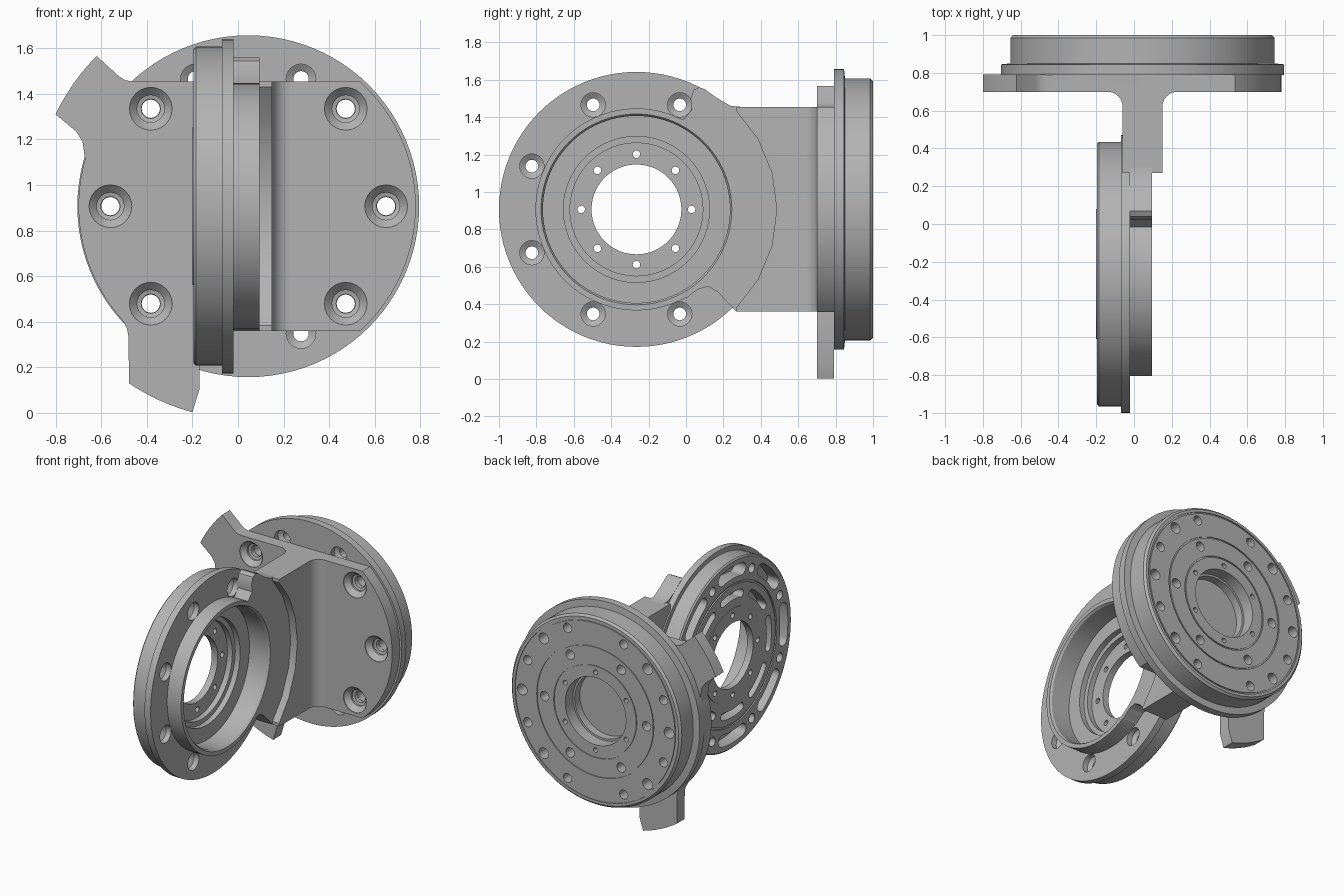
import bpy, bmesh, math
from math import radians as rad, cos, sin, pi
from mathutils import Matrix, Vector

if "Cube" in bpy.data.objects:
    bpy.data.objects.remove(bpy.data.objects["Cube"])

metal = bpy.data.materials.new("grey_metal")
GREY = (0.45, 0.45, 0.45, 1)
metal.diffuse_color = GREY
metal.use_nodes = True
metal.node_tree.nodes["Principled BSDF"].inputs["Base Color"].default_value = GREY

# Local z becomes -x for the front ring and +y for the rear disc
RING = Matrix.Translation((-0.02, -0.265, 0.907)) @ Matrix.Rotation(-pi / 2, 4, 'Y')
DISC = Matrix.Translation((0.045, 0.79, 0.907)) @ Matrix.Rotation(-pi / 2, 4, 'X')


def finish(bm, name, matrix=None):
    bmesh.ops.remove_doubles(bm, verts=bm.verts, dist=1e-5)
    if matrix:
        bm.transform(matrix)
    bmesh.ops.recalc_face_normals(bm, faces=bm.faces)
    mesh = bpy.data.meshes.new(name)
    bm.to_mesh(mesh)
    bm.free()
    mesh.materials.append(metal)
    ob = bpy.data.objects.new(name, mesh)
    bpy.context.collection.objects.link(ob)
    return ob


def lathe(name, profile, matrix, steps=96):
    """Revolve a closed (radius, height) profile about local z."""
    bm = bmesh.new()
    vs = [bm.verts.new((r, 0, z)) for r, z in profile]
    es = [bm.edges.new((a, b)) for a, b in zip(vs, vs[1:] + vs[:1])]
    bmesh.ops.spin(bm, geom=vs + es, cent=(0, 0, 0), axis=(0, 0, 1),
                   angle=2 * pi, steps=steps)
    bmesh.ops.remove_doubles(bm, verts=bm.verts, dist=1e-5)
    on_axis = [e for e in bm.edges if not e.link_faces]
    bmesh.ops.delete(bm, geom=on_axis, context='EDGES')
    return finish(bm, name, matrix)


def prism(name, points, lo, hi, place, matrix=None):
    """Extrude an outline; place(u, v, t) maps it into space."""
    bm = bmesh.new()
    face = bm.faces.new([bm.verts.new(place(u, v, lo)) for u, v in points])
    out = bmesh.ops.extrude_face_region(bm, geom=[face])
    shift = Vector(place(0, 0, hi)) - Vector(place(0, 0, lo))
    bmesh.ops.translate(bm, vec=shift,
                        verts=[v for v in out["geom"] if isinstance(v, bmesh.types.BMVert)])
    return finish(bm, name, matrix)


def arc(cx, cy, r, a, b, n=24):
    return [(cx + r * cos(rad(a + (b - a) * i / n)),
             cy + r * sin(rad(a + (b - a) * i / n))) for i in range(n + 1)]


def local(u, v, t):
    return (u, v, t)


def slot(r, half, angle, span, lo, hi, matrix):
    """Kidney shaped cutter with rounded ends."""
    a, b = angle - span / 2, angle + span / 2
    ea, eb = arc(0, 0, r, a, b, 1)
    pts = (arc(0, 0, r + half, a, b, 10) + arc(*eb, half, b, b + 180, 8)[1:-1]
           + arc(0, 0, r - half, b, a, 10) + arc(*ea, half, a + 180, a + 360, 8)[1:-1])
    return prism("slot_cutter", pts, lo, hi, local, matrix)


def hole(r, angle, profile, matrix):
    """Stepped round cutter at a polar position."""
    spot = Matrix.Translation((r * cos(rad(angle)), r * sin(rad(angle)), 0))
    closed = [(0, profile[0][1])] + profile + [(0, profile[-1][1])]
    return lathe("hole_cutter", closed, matrix @ spot, 24)


def drill(r, lo, hi):
    return [(r, lo), (r, hi)]


def cut(ob, cutters):
    """Subtract a group of cutters, then discard them."""
    group = bpy.data.collections.new("cutters")
    for c in cutters:
        c.hide_render = True
        group.objects.link(c)
    mod = ob.modifiers.new("cuts", 'BOOLEAN')
    mod.operand_type = 'COLLECTION'
    mod.collection = group
    mod.solver = 'EXACT'
    bpy.context.view_layer.objects.active = ob
    bpy.ops.object.modifier_apply(modifier=mod.name)
    for c in cutters:
        bpy.data.objects.remove(c)
    bpy.data.collections.remove(group)


# Front ring: flanged bowl with a slotted outer face
ring = lathe("front_ring", [
    (.54, -.115), (.54, 0), (.735, 0), (.735, .05), (.70, .05), (.70, .165), (.69, .175),
    (.525, .175), (.525, .165), (.51, .165), (.51, .175), (.345, .175), (.345, .18),
    (.24, .18), (.24, .13), (.355, .13), (.355, .09), (.39, .09), (.39, .05),
    (.50, .05), (.50, -.1), (.51, -.115)], RING)
bore = [(.065, -.01), (.065, .04), (.034, .06), (.034, .3)]
cutters = []
for k in range(8):
    a = 45 * k
    cutters += [slot(.61, .045, a, 22, .08, .3, RING), slot(.435, .028, a, 28, .1, .3, RING),
                hole(.295, a, drill(.02, 0, .3), RING)]
    mounted = k in (1, 2)
    cutters.append(hole(.605, a + 22.5, drill(.034, .1, .3) if mounted else bore, RING))
cut(ring, cutters)

# Rear disc: flanged drum with a grooved, drilled cover
disc = lathe("rear_disc", [
    (0, 0), (.75, 0), (.75, .055), (.70, .06), (.70, .195), (.685, .21), (.665, .21),
    (.665, .203), (.655, .203), (.655, .21), (.485, .21), (.485, .203), (.475, .203),
    (.475, .21), (.345, .21), (.345, .203), (.335, .203), (.335, .21),
    (.25, .21), (.25, .12), (.235, .12), (.235, .06), (0, .06)], DISC)
through = [(.065, -.01), (.065, .04), (.034, .06), (.034, .3)]
PLATE_ANGLES = (0, 45, 135, 180, 225, 315)
cutters = [hole(.605, 45 * k + 22.5, through, DISC) for k in range(8)]
cutters += [hole(.605, a, drill(.04, -.01, .3), DISC) for a in PLATE_ANGLES]
for k in range(6):
    cutters += [hole(.42, 60 * k, drill(.035, .13, .3), DISC),
                hole(.29, 60 * k + 30, drill(.018, .13, .3), DISC)]
cut(disc, cutters)

# Mounting plate with two stop tabs and countersunk holes
C = (.045, .907)
outline = (arc(*C, .735, 48.2, -48.2, 40) + [(-.17, .36), (-.17, .1)]
           + arc(*C, .937, 254.8, 236, 6) + [(-.48, .33), (-.487, .37)]
           + arc(*C, .745, 222, 164, 20) + [(-.682, 1.19), (-.71, 1.235)]
           + arc(*C, .937, 154.5, 135.3, 6) + [(-.52, 1.475), (-.495, 1.46), (-.465, 1.455)])
plate = prism("mounting_plate", outline, .70, .792, lambda x, z, y: (x, y, z))
sink = [(.094, -.1), (.094, -.085), (.06, -.05), (.06, -.035), (.042, -.03), (.042, .05)]
cut(plate, [hole(.605, a, sink, DISC) for a in PLATE_ANGLES])

# Web between plate and ring, filleted into the plate
profile = ([(.15, .2)] + arc(.23, .62, .08, 180, 90, 8) + [(.23, .73), (-.14, .73)]
           + arc(-.14, .62, .08, 90, 0, 8) + [(-.06, .2)])
web = prism("web", profile, .36, 1.455, local)
cut(web, [hole(0, 0, drill(.75, -.3, -.115), RING)])
cut(web, [hole(0, 0, drill(.732, 0, .3), RING)])

# Arm joining web and ring wall; its hooks clear the flange bolts
hooks = [(.30, 1.455), (.24, 1.46), (.17, 1.5), (.10, 1.55), (.07, 1.56), (.04, 1.545),
         (.025, 1.5), (.03, 1.44), (-.02, 1.38), (0, .9), (0, .43), (.06, .48),
         (.12, .495), (.17, .465), (.27, .36), (.30, .36)]
arm = prism("arm", hooks, -.025, .095, lambda y, z, x: (x, y, z))
# Keep the web core outside the hooked outline
core_gap = prism("core_cutter", [(.15, .3), (.15, 1.5), (.27, 1.5), (.27, .3)],
                 -.3, .3, lambda y, z, x: (x, y, z))
cut(web, [core_gap])
cut(arm, [lathe("bowl_cutter", [(0, -.3), (.52, -.3), (.52, .3), (0, .3)], RING)])

# Crisp edges on smooth round surfaces
bpy.ops.object.select_all(action='DESELECT')
for ob in (ring, disc, plate, web, arm):
    ob.select_set(True)
bpy.context.view_layer.objects.active = ring
bpy.ops.object.shade_smooth_by_angle(angle=rad(30))
